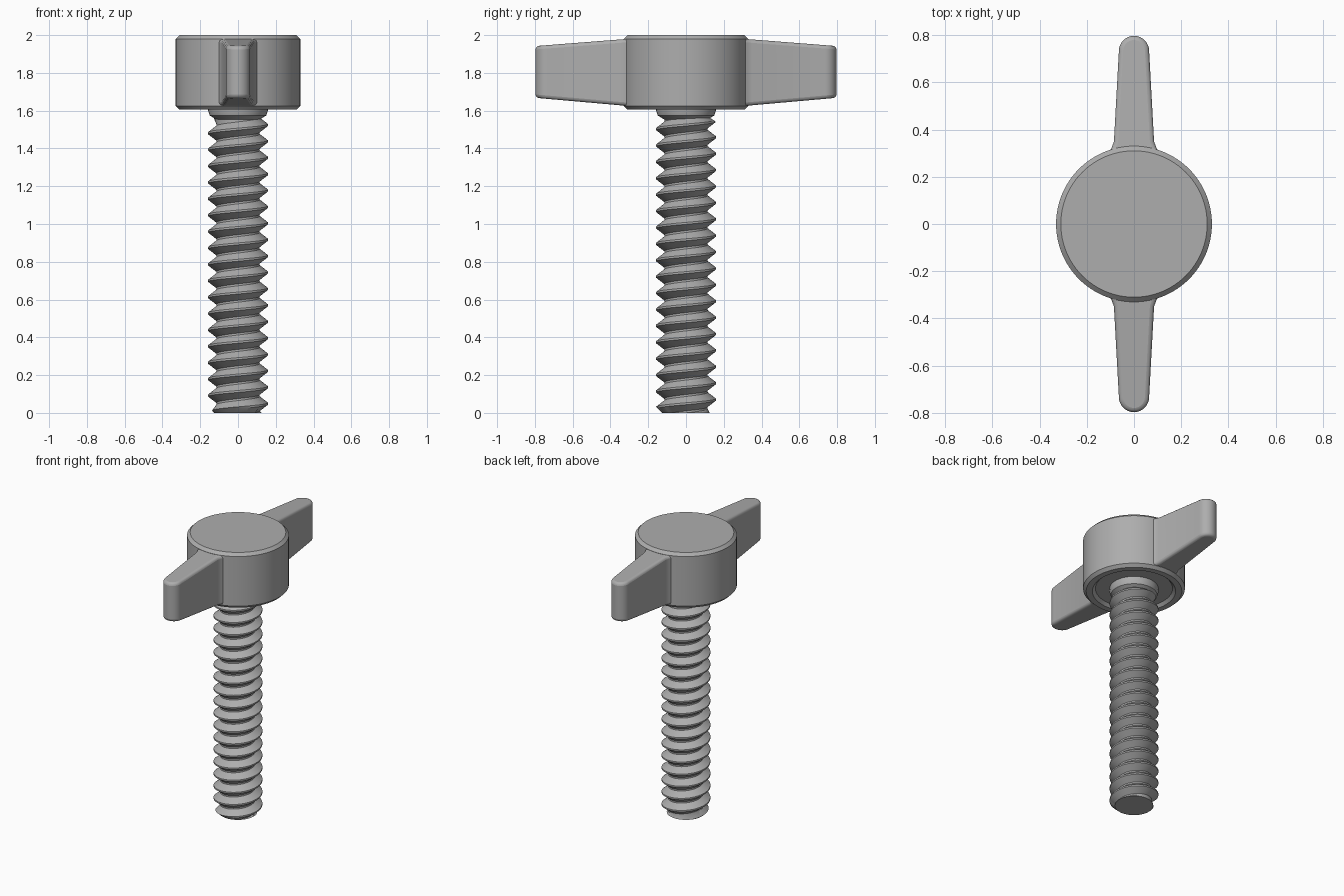
import bpy, bmesh
from math import sin, cos, pi, radians

if "Cube" in bpy.data.objects:
    bpy.data.objects.remove(bpy.data.objects["Cube"], do_unlink=True)

GREY = (0.42, 0.42, 0.42, 1)
steel = bpy.data.materials.new("grey metal")
steel.use_nodes = True
steel.diffuse_color = GREY
steel.node_tree.nodes["Principled BSDF"].inputs["Base Color"].default_value = GREY


def finish(bm, name, angle=30):
    """Weld, turn into an object, colour and shade it."""
    bmesh.ops.remove_doubles(bm, verts=bm.verts, dist=0.0002)
    bmesh.ops.recalc_face_normals(bm, faces=bm.faces)
    mesh = bpy.data.meshes.new(name)
    bm.to_mesh(mesh)
    bm.free()
    obj = bpy.data.objects.new(name, mesh)
    bpy.context.collection.objects.link(obj)
    mesh.materials.append(steel)
    bpy.ops.object.select_all(action="DESELECT")
    obj.select_set(True)
    bpy.context.view_layer.objects.active = obj
    bpy.ops.object.shade_smooth_by_angle(angle=radians(angle))
    return obj


def lathe(name, profile, steps=96):
    """Spin a (radius, height) profile round the z axis."""
    bm = bmesh.new()
    verts = [bm.verts.new((r, 0, z)) for r, z in profile]
    edges = [bm.edges.new(pair) for pair in zip(verts, verts[1:])]
    bmesh.ops.spin(bm, geom=verts + edges, cent=(0, 0, 0), axis=(0, 0, 1),
                   angle=2 * pi, steps=steps)
    return finish(bm, name)


# Round head with chamfered rims and a shallow recess underneath
lathe("head", [(0, 2), (0.31, 2), (0.33, 1.98), (0.33, 1.625), (0.31, 1.605),
               (0.27, 1.605), (0.25, 1.625), (0, 1.625)])

# Plain collar where the thread runs out
lathe("collar", [(0.158, 1.64), (0.158, 1.6), (0.15, 1.575), (0.11, 1.55)])

# Threaded shaft: a helical profile trimmed at both ends
PITCH, CREST, ROOT, TOP, STEPS = 0.0868, 0.158, 0.115, 1.57, 72
PROFILE = [(0, ROOT), (0.12, ROOT), (0.5, CREST), (0.62, CREST)]


def thread_point(turn, u, r, j):
    z = PITCH * (turn + u + j / STEPS)
    z = min(max(z, 0), TOP)
    r = min(r, ROOT + 0.01 + z * 1.1, ROOT + (TOP - z) * 1.5)
    if z == 0:
        r = ROOT + 0.01
    a = 2 * pi * j / STEPS
    return r * cos(a), r * sin(a), z


bm = bmesh.new()
turns = range(-2, int(TOP / PITCH) + 2)
columns = [[bm.verts.new(thread_point(t, u, r, j)) for t in turns for u, r in PROFILE]
           for j in range(STEPS + 1)]
for left, right in zip(columns, columns[1:]):
    for i in range(len(left) - 1):
        bm.faces.new((left[i], right[i], right[i + 1], left[i + 1]))
bmesh.ops.remove_doubles(bm, verts=bm.verts, dist=0.0002)
bmesh.ops.holes_fill(bm, edges=[e for e in bm.edges if e.is_boundary], sides=0)
finish(bm, "threaded_shaft")

# Tapered wings with rounded tips and softened edges
TIP_R, TIP_Y = 0.064, 0.733
half = [(0.11, 0.26), (0.11, 0.3), (0.095, 0.322), (0.085, 0.35)]
half += [(TIP_R * cos(a), TIP_Y + TIP_R * sin(a))
         for a in (pi / 2 * k / 8 for k in range(9))]
outline = half + [(-x, y) for x, y in reversed(half[:-1])]


def wing(name, side):
    bm = bmesh.new()
    loops = []
    for z_root, z_tip in ((1.625, 1.668), (1.98, 1.942)):
        loops.append([bm.verts.new((side * x, side * y, z_root + (z_tip - z_root)
                      * (y - 0.31) / (0.797 - 0.31))) for x, y in outline])
    low, high = loops
    bm.faces.new(low)
    bm.faces.new(high)
    for i in range(len(low)):
        k = (i + 1) % len(low)
        bm.faces.new((low[i], low[k], high[k], high[i]))
    obj = finish(bm, name, 35)
    bevel = obj.modifiers.new("soft edges", "BEVEL")
    bevel.width = 0.018
    bevel.segments = 3
    bevel.limit_method = "ANGLE"
    bevel.angle_limit = radians(50)


wing("front_wing", -1)
wing("back_wing", 1)
